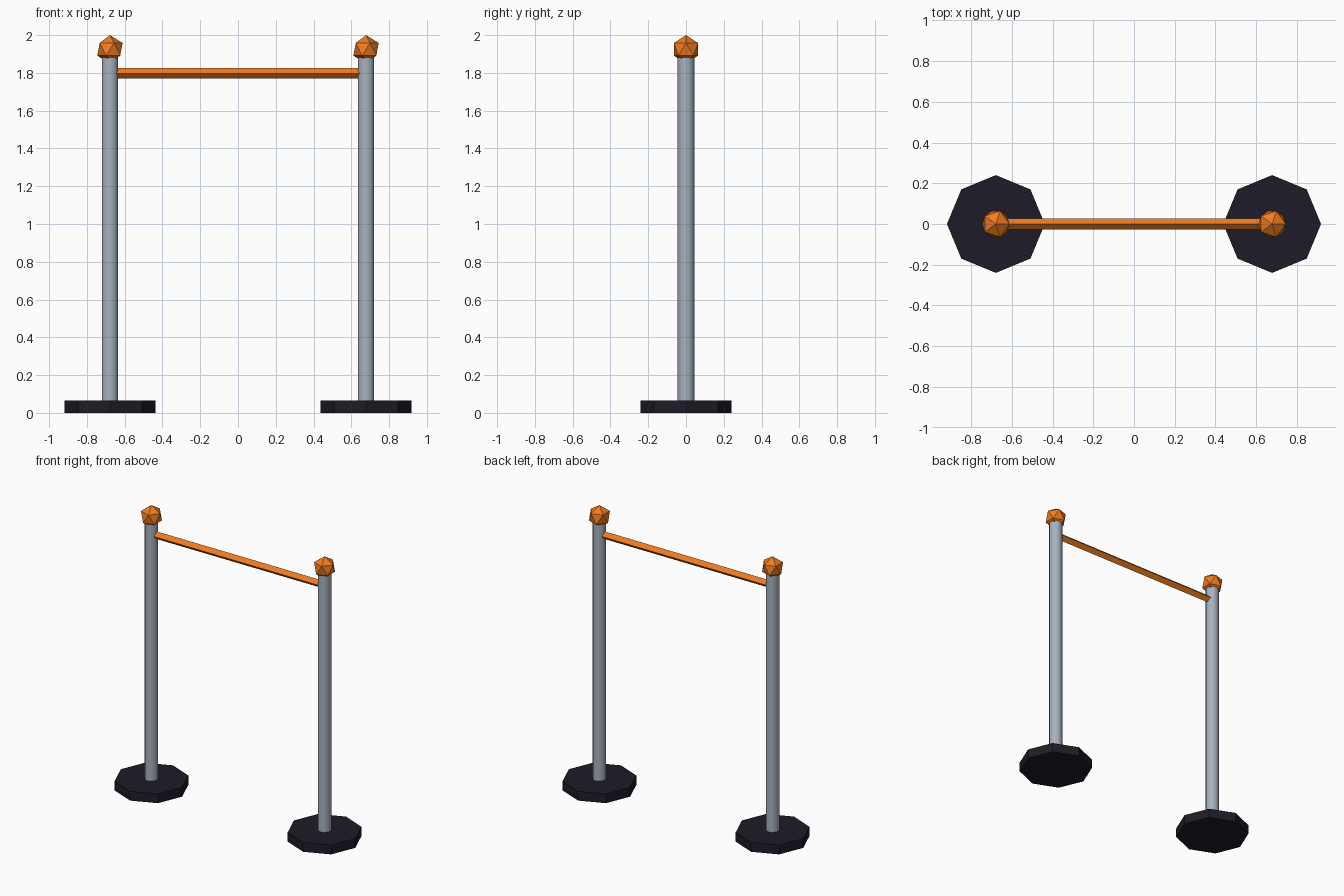
import bpy, math

if "Cube" in bpy.data.objects:
    bpy.data.objects.remove(bpy.data.objects["Cube"])

POST_X = 0.678


def material(name, rgb):
    m = bpy.data.materials.new(name)
    m.diffuse_color = (*rgb, 1)
    m.use_nodes = True
    m.node_tree.nodes["Principled BSDF"].inputs["Base Color"].default_value = m.diffuse_color
    return m


ORANGE = material("orange", (0.87, 0.2, 0.014))
STEEL = material("steel", (0.39, 0.44, 0.51))
DARK = material("dark_rubber", (0.013, 0.011, 0.021))


def finish(name, mat):
    ob = bpy.context.object
    ob.name = name
    ob.data.materials.append(mat)
    return ob


def cylinder(name, mat, sides, radius, z0, z1, x):
    bpy.ops.mesh.primitive_cylinder_add(
        vertices=sides, radius=radius, depth=z1 - z0, location=(x, 0, (z0 + z1) / 2))
    return finish(name, mat)


for side, x in (("left", -POST_X), ("right", POST_X)):
    # Octagonal foot
    cylinder(f"{side}_base", DARK, 8, 0.24, 0, 0.066, x)
    # Upright post, smooth around its length
    cylinder(f"{side}_post", STEEL, 10, 0.045, 0.06, 1.9, x)
    bpy.ops.object.shade_smooth_by_angle(angle=math.radians(40))
    # Faceted ball cap
    bpy.ops.mesh.primitive_ico_sphere_add(
        subdivisions=1, radius=0.075, location=(x, 0, 1.925))
    finish(f"{side}_cap", ORANGE)

# Diamond-section crossbar between the posts
bpy.ops.mesh.primitive_cylinder_add(
    vertices=4, radius=0.027, depth=2 * POST_X, location=(0, 0, 1.798),
    rotation=(0, math.pi / 2, 0))
finish("crossbar", ORANGE)
